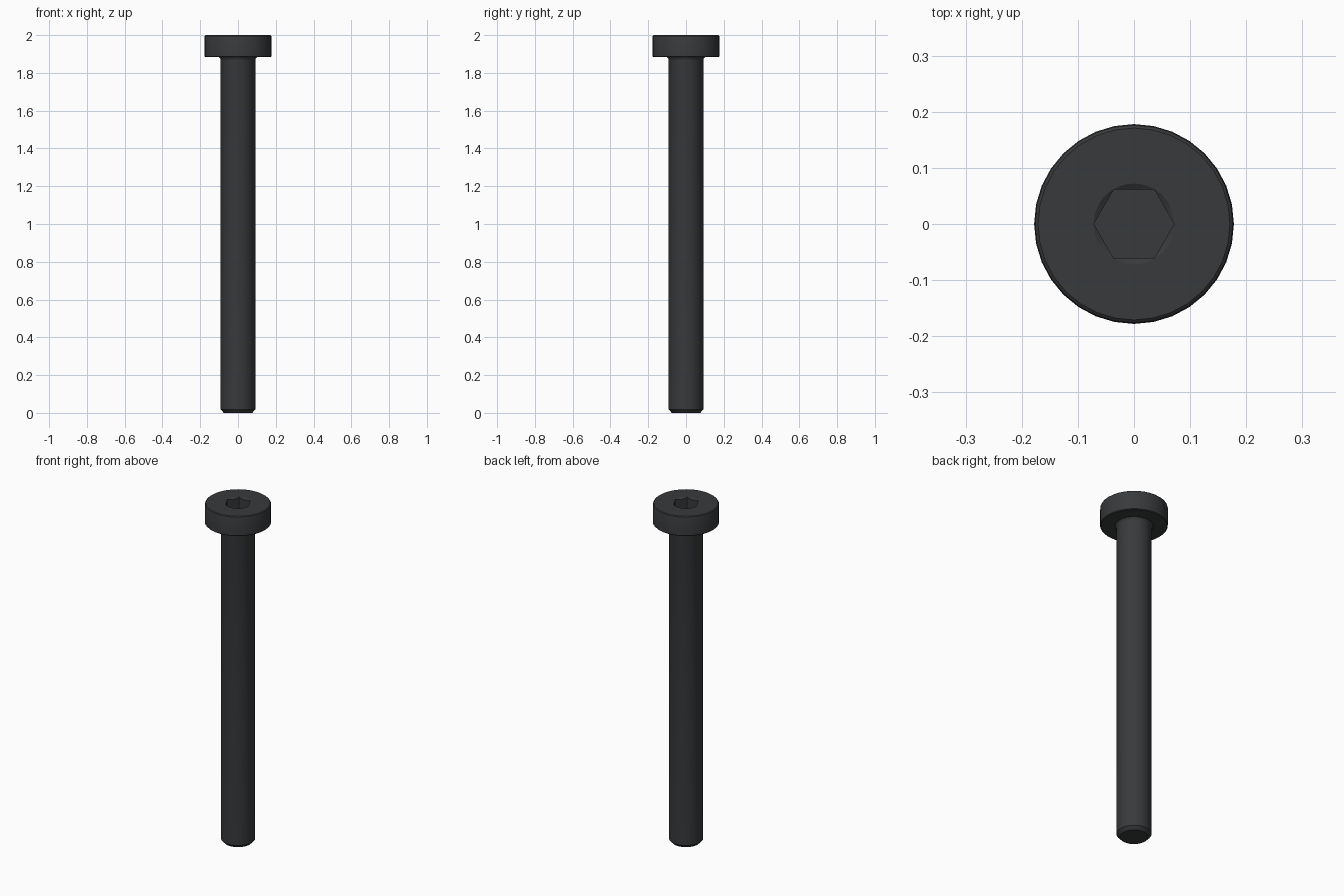
import bpy, bmesh, math

if "Cube" in bpy.data.objects:
    bpy.data.objects.remove(bpy.data.objects["Cube"])

SIDES = 32


def revolve(name, profile, sides=SIDES):
    """Closed solid of revolution from (radius, z) pairs, bottom to top."""
    bm = bmesh.new()
    rings = []
    for r, z in profile:
        rings.append([bm.verts.new((r * math.cos(2 * math.pi * i / sides),
                                    r * math.sin(2 * math.pi * i / sides), z))
                      for i in range(sides)])
    for a, b in zip(rings, rings[1:]):
        for i in range(sides):
            j = (i + 1) % sides
            bm.faces.new((a[i], a[j], b[j], b[i]))
    bm.faces.new(rings[0][::-1])
    bm.faces.new(rings[-1])
    mesh = bpy.data.meshes.new(name)
    bm.to_mesh(mesh)
    bm.free()
    obj = bpy.data.objects.new(name, mesh)
    bpy.context.collection.objects.link(obj)
    return obj


# Shank with chamfered tip, underhead fillet and low cylindrical head
screw = revolve("socket_head_screw", [
    (0.075, 0.0), (0.092, 0.018), (0.092, 1.868), (0.094, 1.876),
    (0.101, 1.884), (0.174, 1.884), (0.178, 1.888),
    (0.178, 1.989), (0.176, 1.996), (0.171, 2.0)])

# Cutters: hexagonal socket (corners on the x axis) and its countersunk mouth
hex_cutter = revolve("hex_cutter", [(0.0715, 1.935), (0.0715, 2.05)], 6)
mouth_cutter = revolve("mouth_cutter", [(0.052, 1.988), (0.082, 2.006)])

bpy.context.view_layer.objects.active = screw
screw.select_set(True)
for cutter in (hex_cutter, mouth_cutter):
    cutter.hide_render = True
    mod = screw.modifiers.new("cut", 'BOOLEAN')
    mod.operation = 'DIFFERENCE'
    mod.solver = 'EXACT'
    mod.object = cutter
    bpy.ops.object.modifier_apply(modifier=mod.name)
    bpy.data.objects.remove(cutter)

# Black finish
black = bpy.data.materials.new("black_finish")
black.diffuse_color = (0.04, 0.042, 0.045, 1)
black.use_nodes = True
black.node_tree.nodes["Principled BSDF"].inputs["Base Color"].default_value = black.diffuse_color
screw.data.materials.clear()
screw.data.materials.append(black)

bpy.ops.object.shade_smooth_by_angle(angle=math.radians(30))
